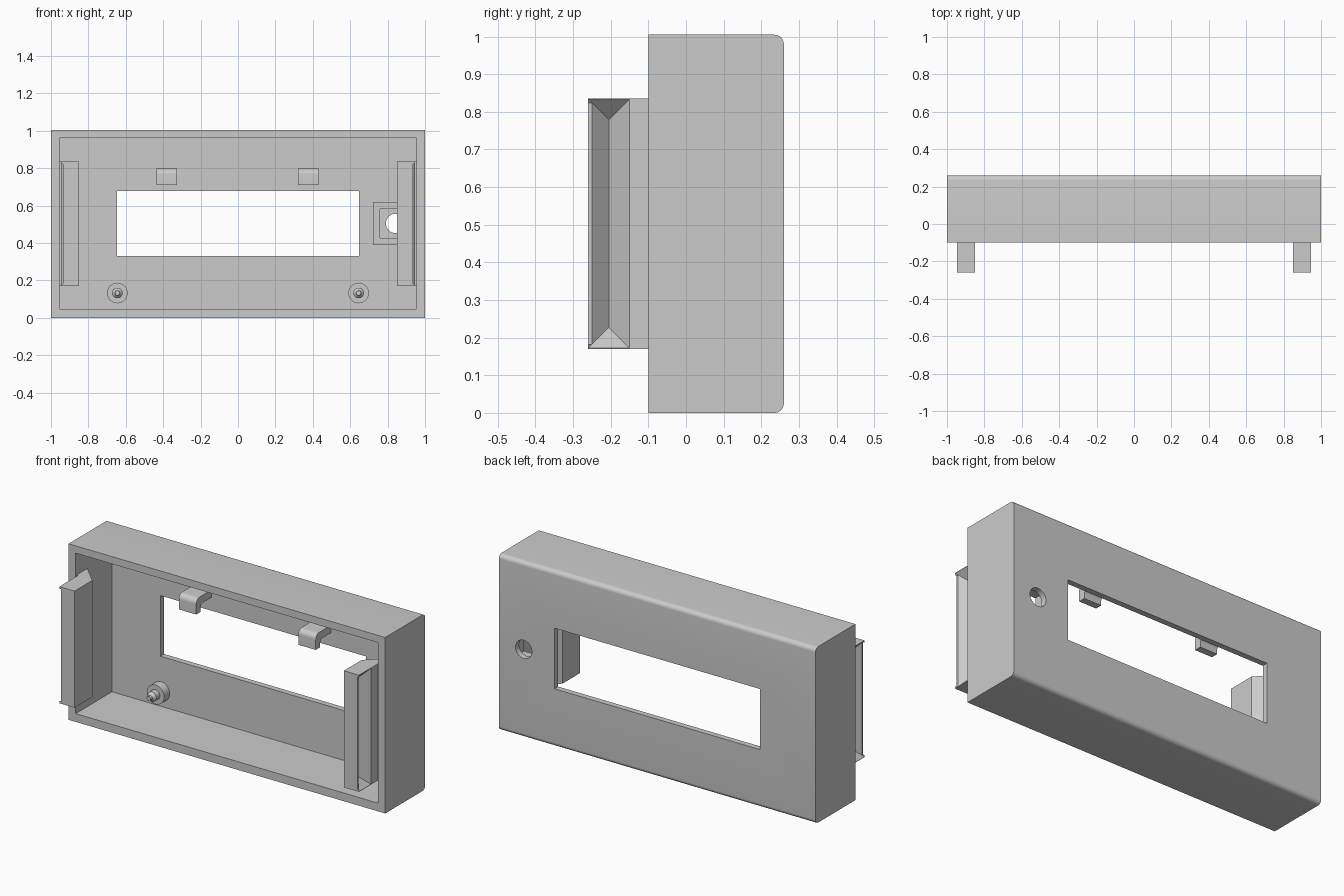
import bpy, bmesh, math
from mathutils import Matrix, Vector

if "Cube" in bpy.data.objects:
    bpy.data.objects.remove(bpy.data.objects["Cube"], do_unlink=True)

grey = bpy.data.materials.new("plain_grey")
grey.use_nodes = True
colour = (0.6, 0.6, 0.6, 1)
grey.diffuse_color = colour
grey.node_tree.nodes["Principled BSDF"].inputs["Base Color"].default_value = colour


def finish(name, bm):
    bmesh.ops.recalc_face_normals(bm, faces=bm.faces)
    mesh = bpy.data.meshes.new(name)
    bm.to_mesh(mesh)
    bm.free()
    mesh.materials.append(grey)
    obj = bpy.data.objects.new(name, mesh)
    bpy.context.collection.objects.link(obj)
    return obj


def extrude(name, points, offset):
    bm = bmesh.new()
    face = bm.faces.new([bm.verts.new(p) for p in points])
    new = bmesh.ops.extrude_face_region(bm, geom=[face])["geom"]
    verts = [v for v in new if isinstance(v, bmesh.types.BMVert)]
    bmesh.ops.translate(bm, verts=verts, vec=offset)
    return finish(name, bm)


def box(name, x0, x1, y0, y1, z0, z1):
    corners = [(x0, y0, z0), (x1, y0, z0), (x1, y0, z1), (x0, y0, z1)]
    return extrude(name, corners, (0, y1 - y0, 0))


def arc(cy, cz, r, start, end, steps=8):
    angles = [math.radians(start + (end - start) * i / steps) for i in range(steps + 1)]
    return [(cy + r * math.cos(a), cz + r * math.sin(a)) for a in angles]


def cut(obj, cutter):
    mod = obj.modifiers.new("cut", 'BOOLEAN')
    mod.operation = 'DIFFERENCE'
    mod.solver = 'EXACT'
    mod.object = cutter
    bpy.context.view_layer.objects.active = obj
    bpy.ops.object.modifier_apply(modifier=mod.name)
    bpy.data.objects.remove(cutter, do_unlink=True)


def smooth(obj):
    bpy.ops.object.select_all(action='DESELECT')
    obj.select_set(True)
    bpy.context.view_layer.objects.active = obj
    bpy.ops.object.shade_smooth_by_angle(angle=math.radians(30))


def hole_cutter():
    bm = bmesh.new()
    place = Matrix.Translation((0.843, 0.25, 0.505)) @ Matrix.Rotation(math.pi / 2, 4, 'X')
    bmesh.ops.create_cone(bm, cap_ends=True, segments=32, radius1=0.052,
                          radius2=0.052, depth=0.2, matrix=place)
    return finish("hole_cutter", bm)


BACK, FRONT, FLOOR, TOP, R = 0.26, -0.10, 0.227, 1.005, 0.025

# Housing: open tray with rounded long back edges, a window and a round hole
profile = [(FRONT, 0)] + arc(BACK - R, R, R, -90, 0)
profile += arc(BACK - R, TOP - R, R, 0, 90) + [(FRONT, TOP)]
housing = extrude("housing", [(-1, y, z) for y, z in profile], (2, 0, 0))
cut(housing, box("cavity", -0.955, 0.955, FRONT - 0.1, FLOOR, 0.047, 0.963))
cut(housing, box("window", -0.648, 0.648, 0.1, 0.4, 0.332, 0.678))
cut(housing, hole_cutter())
smooth(housing)

# Square socket around the round hole
socket = box("socket_frame", 0.722, 0.96, 0.14, FLOOR + 0.002, 0.39, 0.62)
cut(socket, box("socket_pocket", 0.76, 0.925, 0.1, 0.3, 0.428, 0.583))

# Side grips: wedge-rooted bars with a hipped groove on the outer side
for side, label in ((1, "left"), (-1, "right")):
    plan = [(0.946, -0.26), (0.85, -0.26), (0.85, FRONT), (0.957, 0.007), (0.957, -0.09), (0.946, -0.09)]
    grip = extrude(label + "_grip", [(side * x, y, 0.17) for x, y in plan], (0, 0, 0.666))
    bm = bmesh.new()
    base = [bm.verts.new((side * 0.956, y, z)) for y, z in
            ((-0.27, 0.162), (-0.14, 0.162), (-0.14, 0.844), (-0.27, 0.844))]
    low, high = [bm.verts.new((side * 0.891, -0.205, z)) for z in (0.227, 0.779)]
    a, b, c, d = base
    for loop in ((a, b, c, d), (a, b, low), (c, d, high), (b, c, high, low), (d, a, low, high)):
        bm.faces.new(loop)
    cut(grip, finish("groove", bm))
    x0, x1 = sorted((side * 0.936, side * 0.97))
    cut(grip, box("lip_trim", x0, x1, -0.28, -0.245, 0.182, 0.824))

# Hooks above the window
hook = [(FLOOR + 0.002, 0.798)] + arc(0.117, 0.768, 0.03, 90, 180)
hook += [(0.087, 0.71), (0.127, 0.71)]
hook += arc(0.147, 0.735, 0.02, 180, 90) + [(FLOOR + 0.002, 0.755)]
for x, label in ((-0.435, "right"), (0.32, "left")):
    smooth(extrude(label + "_hook", [(x, y, z) for y, z in hook], (0.11, 0, 0)))

# Stepped locating pins below the window
steps = [(0, 0.229), (0.055, 0.229), (0.055, 0.177), (0.028, 0.177),
         (0.028, 0.145), (0.013, 0.13), (0.013, 0.115), (0, 0.115)]
for x, label in ((-0.645, "right"), (0.645, "left")):
    bm = bmesh.new()
    verts = [bm.verts.new((x + r, y, 0.133)) for r, y in steps]
    edges = [bm.edges.new(pair) for pair in zip(verts, verts[1:])]
    bmesh.ops.spin(bm, geom=verts + edges, cent=(x, 0, 0.133), axis=(0, 1, 0),
                   angle=math.tau, steps=32)
    bmesh.ops.remove_doubles(bm, verts=bm.verts, dist=0.0002)
    smooth(finish(label + "_pin", bm))
